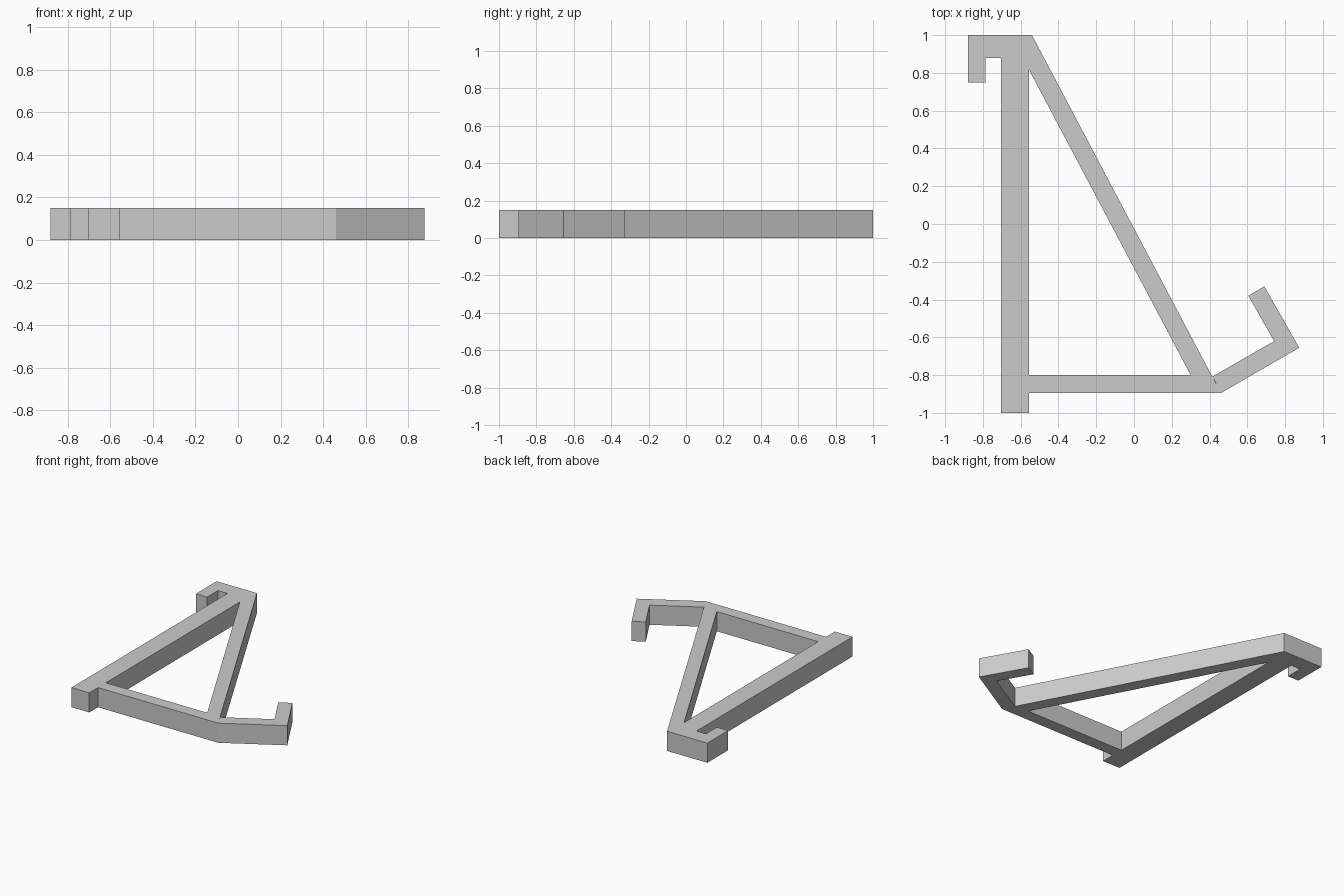
import bpy
import bmesh

HEIGHT = 0.15

cube = bpy.data.objects.get("Cube")
if cube:
    bpy.data.objects.remove(cube, do_unlink=True)

grey = bpy.data.materials.new("plain grey")
grey.use_nodes = True
colour = (0.6, 0.6, 0.6, 1)
grey.diffuse_color = colour
grey.node_tree.nodes["Principled BSDF"].inputs["Base Color"].default_value = colour


def prism(name, outline):
    """Extrude a flat counter-clockwise outline to the bracket's thickness."""
    bm = bmesh.new()
    face = bm.faces.new([bm.verts.new((x, y, 0)) for x, y in outline])
    top = bmesh.ops.extrude_face_region(bm, geom=[face])["geom"]
    moved = [v for v in top if isinstance(v, bmesh.types.BMVert)]
    bmesh.ops.translate(bm, verts=moved, vec=(0, 0, HEIGHT))
    bmesh.ops.recalc_face_normals(bm, faces=bm.faces)
    mesh = bpy.data.meshes.new(name)
    bm.to_mesh(mesh)
    bm.free()
    mesh.materials.append(grey)
    obj = bpy.data.objects.new(name, mesh)
    bpy.context.collection.objects.link(obj)
    return obj


left, inner = -0.705, -0.555   # sides of the upright
low, high = -0.895, -0.80      # sides of the crossbar

# Long upright
prism("upright", [(left, -1), (inner, -1), (inner, 1), (left, 1)])

# Square hook at the back end of the upright
prism("back_hook", [(left, 1), (-0.88, 1), (-0.88, 0.75), (-0.785, 0.75),
                    (-0.785, 0.88), (left, 0.88)])

# Crossbar, ending where the front hook begins
prism("crossbar", [(inner, low), (0.46, low), (0.41, high), (inner, high)])

# Diagonal brace closing the triangle
prism("diagonal_brace", [(inner, 0.815), (0.30, high), (0.41, high),
                         (-0.54, 1), (inner, 1)])

# Tilted hook at the free corner
prism("front_hook", [(0.46, low), (0.875, -0.655), (0.69, -0.33),
                     (0.605, -0.38), (0.742, -0.62), (0.415, -0.808)])
